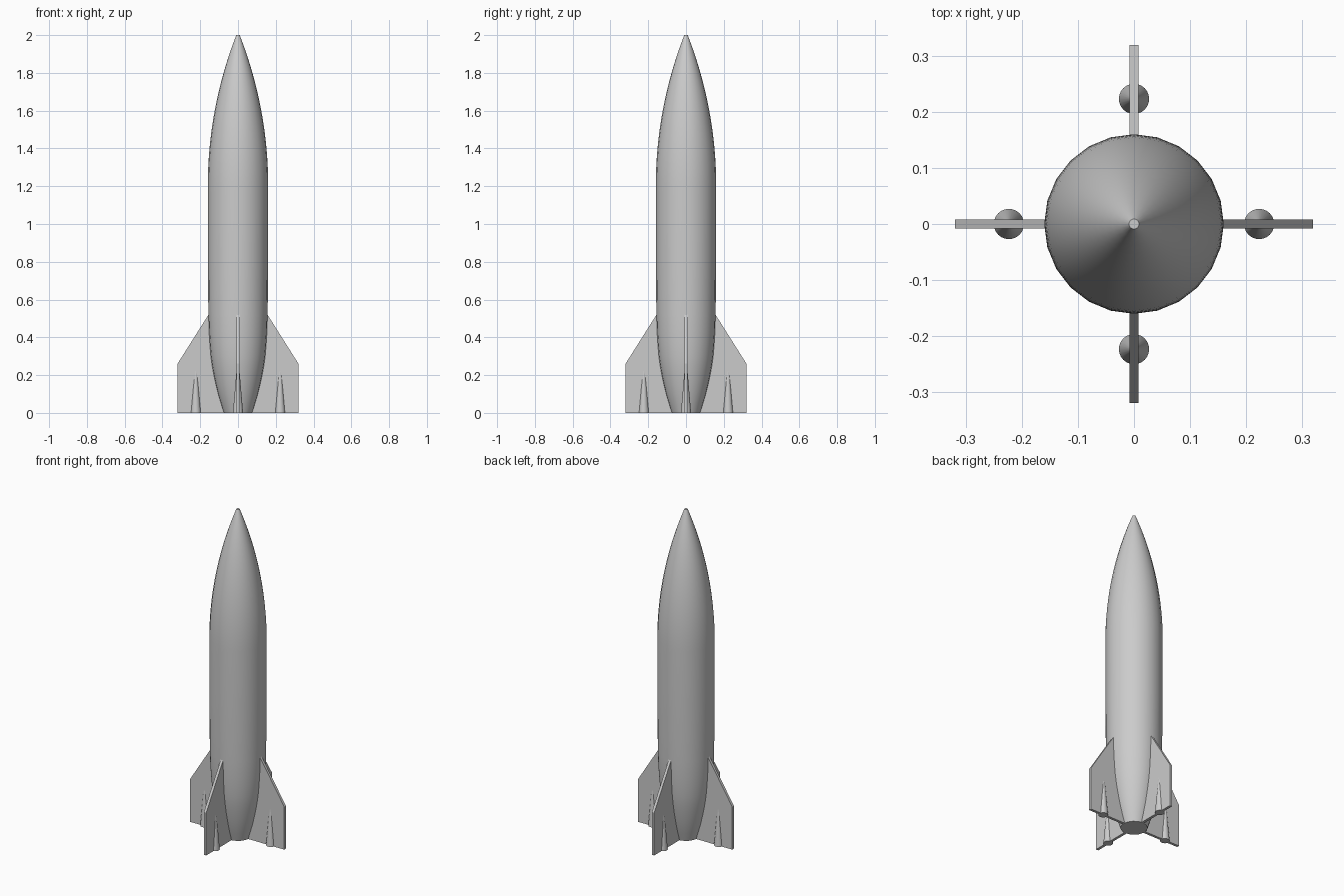
import bpy, bmesh
from math import sqrt, cos, sin, pi, radians

if "Cube" in bpy.data.objects:
    bpy.data.objects.remove(bpy.data.objects["Cube"], do_unlink=True)

grey = bpy.data.materials.new("plain_grey")
grey.use_nodes = True
grey.diffuse_color = (0.6, 0.6, 0.6, 1)
grey.node_tree.nodes["Principled BSDF"].inputs["Base Color"].default_value = (0.6, 0.6, 0.6, 1)


def finish(name, bm, smooth=False):
    """Turn a bmesh into a named grey object."""
    bmesh.ops.recalc_face_normals(bm, faces=bm.faces)
    mesh = bpy.data.meshes.new(name)
    bm.to_mesh(mesh)
    bm.free()
    mesh.materials.append(grey)
    obj = bpy.data.objects.new(name, mesh)
    bpy.context.collection.objects.link(obj)
    if smooth:
        bpy.ops.object.select_all(action="DESELECT")
        obj.select_set(True)
        bpy.context.view_layer.objects.active = obj
        bpy.ops.object.shade_smooth_by_angle(angle=radians(35))
    return obj


def lathe(name, profile, sides):
    """Capped solid of revolution from (radius, height) pairs."""
    bm = bmesh.new()
    rings = [[bm.verts.new((r * cos(2 * pi * i / sides), r * sin(2 * pi * i / sides), z))
              for i in range(sides)] for r, z in profile]
    for low, high in zip(rings, rings[1:]):
        for i in range(sides):
            j = (i + 1) % sides
            bm.faces.new((low[i], low[j], high[j], high[i]))
    bm.faces.new(rings[0][::-1])
    bm.faces.new(rings[-1])
    return finish(name, bm, smooth=True)


# Body: tapered tail, straight barrel, pointed ogive nose
RADIUS, NOSE_START, NOSE_LENGTH, TIP = 0.16, 1.2, 0.8, 0.009
tail = [(0.075, 0), (0.091, 0.05), (0.106, 0.1), (0.118, 0.15), (0.129, 0.2),
        (0.138, 0.25), (0.145, 0.3), (0.150, 0.36), (0.154, 0.42), (0.157, 0.52),
        (0.158, 0.65), (RADIUS, 0.8), (RADIUS, 1.0)]
drop = RADIUS - TIP
arc = (drop ** 2 + NOSE_LENGTH ** 2) / (2 * drop)
nose = []
for k in range(21):
    d = NOSE_LENGTH * k / 20
    nose.append((RADIUS - arc + sqrt(arc ** 2 - d ** 2), NOSE_START + d))
lathe("body", tail + nose, 24)

# Four fins, each with a tapered pod at its foot
FIN_OUTLINE = [(0.03, 0), (0.319, 0), (0.319, 0.262), (0.156, 0.52), (0.03, 0.52)]
HALF = 0.008
for n, side in enumerate(("left", "back", "right", "front")):
    bm = bmesh.new()
    face = bm.faces.new([bm.verts.new((x, -HALF, z)) for x, z in FIN_OUTLINE])
    out = bmesh.ops.extrude_face_region(bm, geom=[face])
    moved = [v for v in out["geom"] if isinstance(v, bmesh.types.BMVert)]
    bmesh.ops.translate(bm, verts=moved, vec=(0, 2 * HALF, 0))
    fin = finish(side + "_fin", bm)
    fin.rotation_euler.z = n * pi / 2

    pod = lathe(side + "_fin_pod", [(0.027, 0), (HALF, 0.222)], 24)
    pod.location = (0.223 * cos(n * pi / 2), 0.223 * sin(n * pi / 2), 0)
